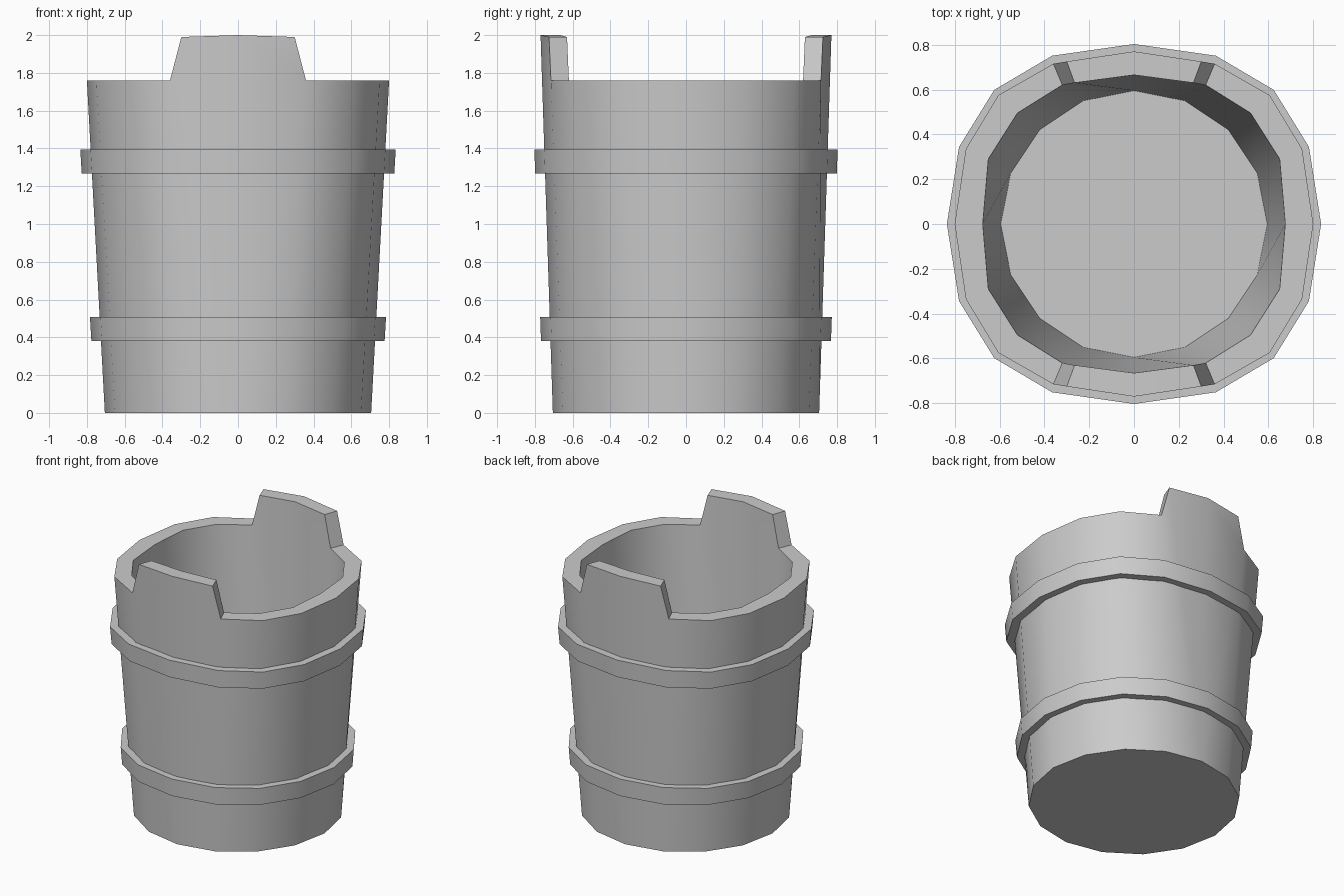
import bpy
import bmesh
import math

if "Cube" in bpy.data.objects:
    bpy.data.objects.remove(bpy.data.objects["Cube"], do_unlink=True)

grey = bpy.data.materials.new("plain grey")
grey.use_nodes = True
GREY = (0.6, 0.6, 0.6, 1)
grey.diffuse_color = GREY
grey.node_tree.nodes["Principled BSDF"].inputs["Base Color"].default_value = GREY

RIM, PEAK, SHOULDER, FLOOR = 1.76, 2.0, 1.99, 0.02
N = 16


def full_ring(q):
    """Mirror a quarter outline of five points into a sixteen-sided ring."""
    return (q + [(-x, y) for x, y in q[3::-1]]
            + [(-x, -y) for x, y in q[1:]]
            + [(x, -y) for x, y in q[3:0:-1]])


def round_ring(r):
    return [(r * math.cos(2 * math.pi * i / N), r * math.sin(2 * math.pi * i / N))
            for i in range(N)]


outer_base = round_ring(0.705)
inner_base = round_ring(0.595)
outer_rim = full_ring([(0.80, 0), (0.75, 0.335), (0.605, 0.575), (0.36, 0.715), (0, 0.77)])
inner_rim = full_ring([(0.675, 0), (0.65, 0.29), (0.52, 0.495), (0.32, 0.62), (0, 0.665)])


def finish(bm, name):
    bmesh.ops.recalc_face_normals(bm, faces=bm.faces)
    mesh = bpy.data.meshes.new(name)
    bm.to_mesh(mesh)
    bm.free()
    mesh.materials.append(grey)
    obj = bpy.data.objects.new(name, mesh)
    bpy.context.collection.objects.link(obj)
    bpy.ops.object.select_all(action='DESELECT')
    obj.select_set(True)
    bpy.context.view_layer.objects.active = obj
    bpy.ops.object.shade_smooth_by_angle(angle=math.radians(30))


def add_ring(bm, pts, z):
    return [bm.verts.new((x, y, z)) for x, y in pts]


# Bucket: tapered wall with a raised handle lug at front and back
bm = bmesh.new()
ob, ot = add_ring(bm, outer_base, 0), add_ring(bm, outer_rim, RIM)
ib, it = add_ring(bm, inner_base, FLOOR), add_ring(bm, inner_rim, RIM)
for c in (4, 12):
    ot[c].co.z = it[c].co.z = PEAK
bm.faces.new(ob)
bm.faces.new(ib)
for i in range(N):
    j = (i + 1) % N
    centre = i if i in (4, 12) else j if j in (4, 12) else None
    if centre is None:
        for ring in ((ob[i], ob[j], ot[j], ot[i]), (ib[i], ib[j], it[j], it[i]),
                     (ot[i], ot[j], it[j], it[i])):
            bm.faces.new(ring)
        continue
    # Half of a lug: sloping side, flat top and the wall below it
    corner = j if centre == i else i
    sx = math.copysign(1, ot[corner].co.x)
    sy = math.copysign(1, ot[corner].co.y)
    so = bm.verts.new((0.30 * sx, 0.725 * sy, SHOULDER))
    si = bm.verts.new((0.265 * sx, 0.63 * sy, SHOULDER))
    bm.faces.new((ob[corner], ob[centre], ot[centre], so, ot[corner]))
    bm.faces.new((ib[corner], ib[centre], it[centre], si, it[corner]))
    bm.faces.new((ot[corner], so, si, it[corner]))
    bm.faces.new((so, ot[centre], it[centre], si))
finish(bm, "bucket")


def wall_at(z, scale):
    """Outline of the outer wall at a height, scaled outwards."""
    out = []
    for k, (a, b) in enumerate(zip(outer_base, outer_rim)):
        t = z / (PEAK if k in (4, 12) else RIM)
        out.append(tuple(scale * (p + (q - p) * t) for p, q in zip(a, b)))
    return out


# Hoops around the wall
for name, low, high in (("lower_hoop", 0.38, 0.507), ("upper_hoop", 1.268, 1.395)):
    bm = bmesh.new()
    loops = [add_ring(bm, wall_at(z, s), z)
             for z, s in ((low, 0.98), (low, 1.07), (high, 1.07), (high, 0.98))]
    for a, b in zip(loops, loops[1:] + loops[:1]):
        for i in range(N):
            j = (i + 1) % N
            bm.faces.new((a[i], a[j], b[j], b[i]))
    finish(bm, name)
